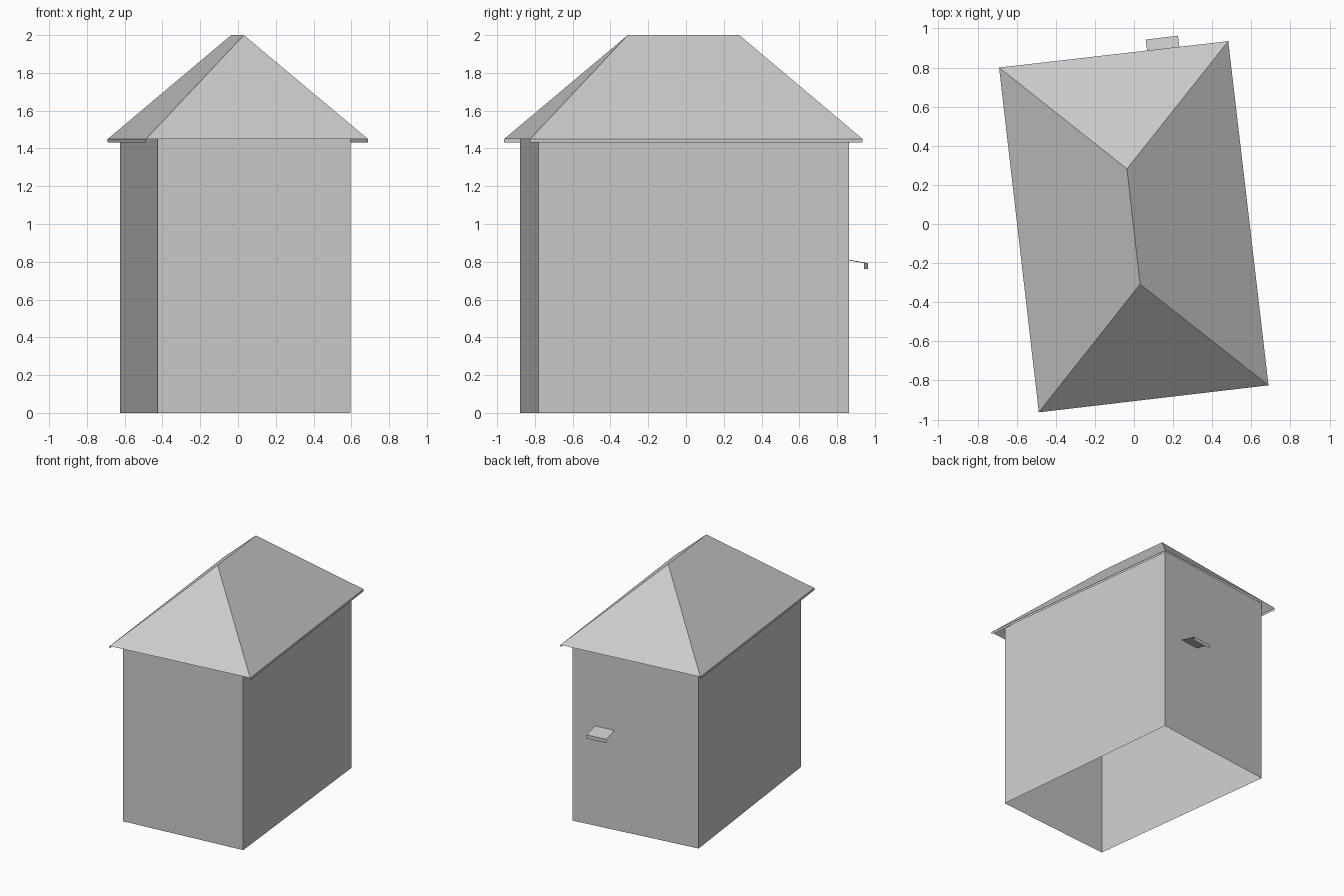
import bpy
from mathutils import Vector

old = bpy.data.objects.get("Cube")
if old:
    bpy.data.objects.remove(old, do_unlink=True)

grey = bpy.data.materials.new("light_grey")
grey.use_nodes = True
colour = (0.6, 0.6, 0.6, 1)
grey.diffuse_color = colour
grey.node_tree.nodes["Principled BSDF"].inputs["Base Color"].default_value = colour


def sheet(name, verts, faces):
    """Flat-shaded open surface made of thin sheets."""
    mesh = bpy.data.meshes.new(name)
    mesh.from_pydata([tuple(v) for v in verts], [], faces)
    mesh.materials.append(grey)
    obj = bpy.data.objects.new(name, mesh)
    bpy.context.collection.objects.link(obj)
    return obj


def at(points, z):
    return [Vector((x, y, z)) for x, y in points]


def band(name, points, low, high, sides):
    """Upright strips between neighbouring plan points."""
    n = len(points)
    faces = [(i, (i + 1) % n, (i + 1) % n + n, i + n) for i in sides]
    return sheet(name, at(points, low) + at(points, high), faces)


# Walls: open below, running up under the roof slopes
footprint = [(-0.425, -0.878), (0.595, -0.782), (0.424, 0.862), (-0.624, 0.727)]
band("walls", footprint, 0, 1.5, range(4))

# Hipped roof shell
eaves = [(-0.487, -0.963), (0.688, -0.825), (0.482, 0.935), (-0.69, 0.80)]
ridge = [(0.031, -0.308), (-0.036, 0.282)]
sheet("roof", at(eaves, 1.45) + at(ridge, 2),
      [(0, 1, 4), (1, 2, 5, 4), (2, 3, 5), (3, 0, 4, 5)])

# Narrow boards under the two long eaves
for name, ends in (("left_eave_board", eaves[1:3]),
                   ("right_eave_board", [eaves[3], eaves[0]])):
    band(name, ends, 1.432, 1.45, [0])

# Small sloping canopy on the back wall, with a drop lip
inner = at([(0.24, 0.838), (0.075, 0.817)], 0.815)
outer = at([(0.06, 0.943), (0.225, 0.963)], 0.793)
lip = [v - Vector((0, 0, 0.03)) for v in outer]
sheet("back_canopy", inner + outer + lip, [(0, 1, 2, 3), (3, 2, 4, 5)])
